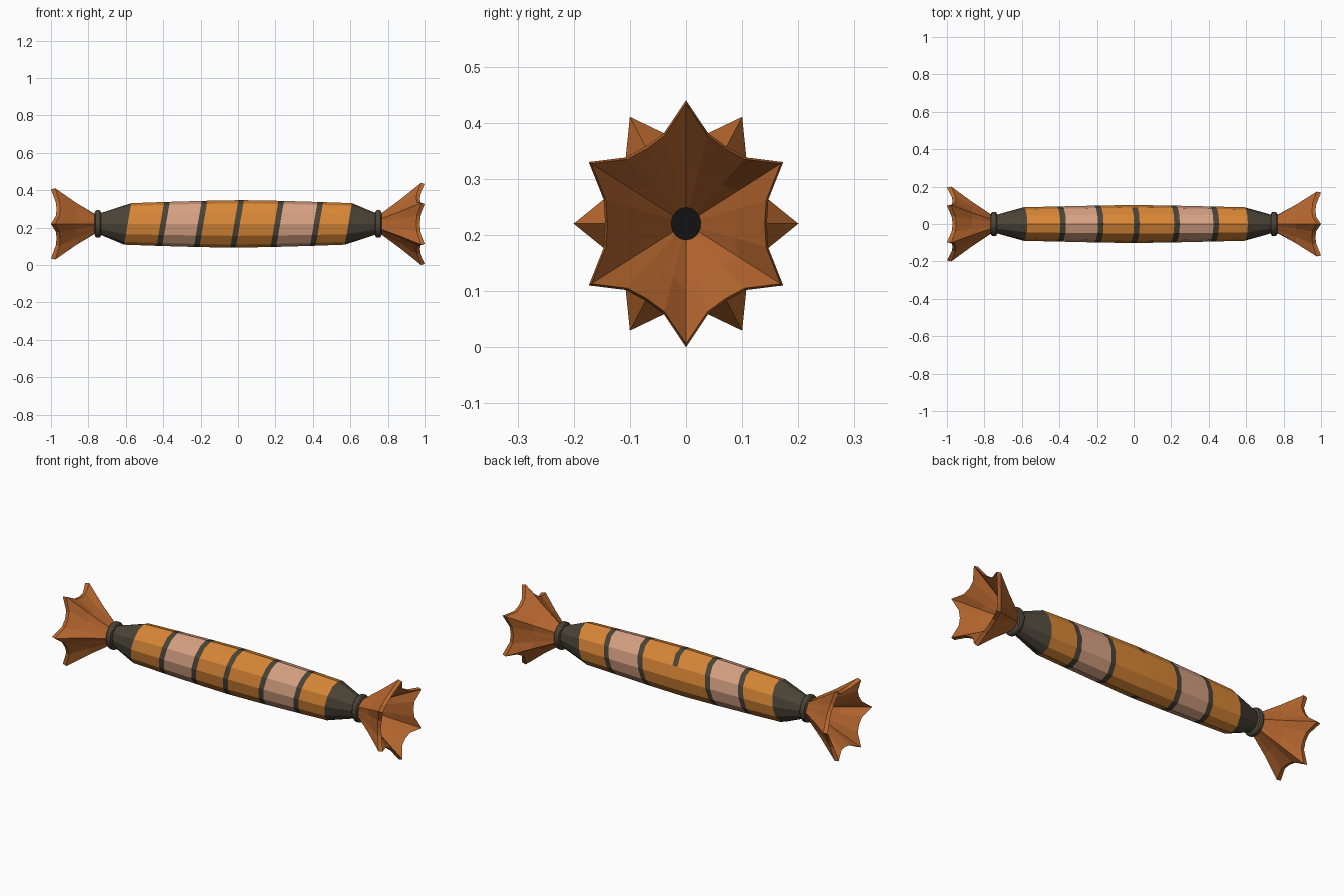
import bpy, bmesh, math

if "Cube" in bpy.data.objects:
    bpy.data.objects.remove(bpy.data.objects["Cube"])

CZ = 0.22  # height of the long axis


def material(name, rgb):
    m = bpy.data.materials.new(name)
    m.diffuse_color = (*rgb, 1)
    m.use_nodes = True
    m.node_tree.nodes["Principled BSDF"].inputs["Base Color"].default_value = m.diffuse_color
    return m


ORANGE = material("orange wrapper", (0.70, 0.245, 0.038))
PINK = material("pale pink wrapper", (0.68, 0.36, 0.23))
DARK = material("dark brown band", (0.07, 0.058, 0.038))
COPPER = material("copper foil", (0.47, 0.135, 0.028))
BLACK = material("black opening", (0.006, 0.006, 0.006))


def loft(name, rings, mats, rule=lambda band, angle: 0, cap_mat=0):
    """Skin a list of closed rings; rule(band, angle) picks the material."""
    bm = bmesh.new()
    vs = [[bm.verts.new(p) for p in r] for r in rings]
    n = len(vs[0])
    for b in range(len(vs) - 1):
        for i in range(n):
            j = (i + 1) % n
            f = bm.faces.new((vs[b][i], vs[b][j], vs[b + 1][j], vs[b + 1][i]))
            f.material_index = rule(b, (i + 0.5) * 360 / n)
    for r in (vs[0], vs[-1]):
        bm.faces.new(r).material_index = cap_mat
    bmesh.ops.recalc_face_normals(bm, faces=bm.faces)
    me = bpy.data.meshes.new(name)
    bm.to_mesh(me)
    bm.free()
    for m in mats:
        me.materials.append(m)
    ob = bpy.data.objects.new(name, me)
    bpy.context.collection.objects.link(ob)
    return ob


def oval(x, r, squash, slope=0.0, n=12):
    pts = []
    for i in range(n):
        a = 2 * math.pi * i / n
        dz = r * math.sin(a)
        pts.append((x + slope * dz, r * squash * math.cos(a), CZ + dz))
    return pts


# Body: slightly swollen 12-sided tube with slanted stripes
def body_radius(x):
    return 0.127 - 0.016 * (abs(x) / 0.59) ** 1.4


stripes = [-0.40, -0.20, -0.005, 0.21, 0.42]
half = 0.015
rings = [oval(-0.74, 0.056, 0.86), oval(-0.59, body_radius(0.59), 0.81, 0.17)]
kinds = [2]
for s, k in zip(stripes, [0, 1, 0, 0, 1]):
    for x in (s - half, s + half):
        rings.append(oval(x, body_radius(x), 0.8, 0.17))
    kinds += [k, 2]
rings += [oval(0.59, body_radius(0.59), 0.81, 0.17), oval(0.74, 0.056, 0.86)]
kinds += [0, 2]
MIDDLE = 6  # the middle stripe is hidden on the lower back


def body_rule(band, angle):
    if band == MIDDLE and (angle < 40 or angle > 270):
        return 0
    return kinds[band]


loft("wrapped_body", rings, [ORANGE, PINK, DARK], body_rule, 2)


# Fans: six-pointed flared foil with a thin rim, and tie rings
def star(side, x, r, depth, dx, phase):
    """24-point ring; depth 0 = round, 1 = full star; valleys pulled in by dx."""
    shape = [0.0, 0.86, 1.0, 0.86]  # tip, flank, valley, flank
    pts = []
    for i in range(24):
        a = 2 * math.pi * i / 24 + phase
        s = shape[i % 4]
        k = r * (1 - 0.28 * depth * s)
        pts.append((side * (x - dx * s), 0.91 * k * math.cos(a), CZ + k * math.sin(a)))
    return pts


for side, label, phase in ((1, "right", math.pi / 2), (-1, "left", 0.0)):
    fan = [star(side, 0.745, 0.042, 0, 0, phase),
           star(side, 0.865, 0.130, 0.75, 0, phase),
           star(side, 0.977, 0.220, 1, 0.026, phase),
           star(side, 1.000, 0.214, 1, 0.03, phase),
           star(side, 0.875, 0.120, 0.75, 0, phase),
           star(side, 0.772, 0.029, 0, 0, phase)]
    loft(label + "_foil_fan", fan, [COPPER, BLACK], cap_mat=1)
    tie = [oval(side * x, r, 0.88, n=24) for x, r in
           ((0.732, 0.060), (0.736, 0.070), (0.742, 0.074),
            (0.756, 0.074), (0.762, 0.070), (0.766, 0.060))]
    loft(label + "_tie_ring", tie, [DARK])
